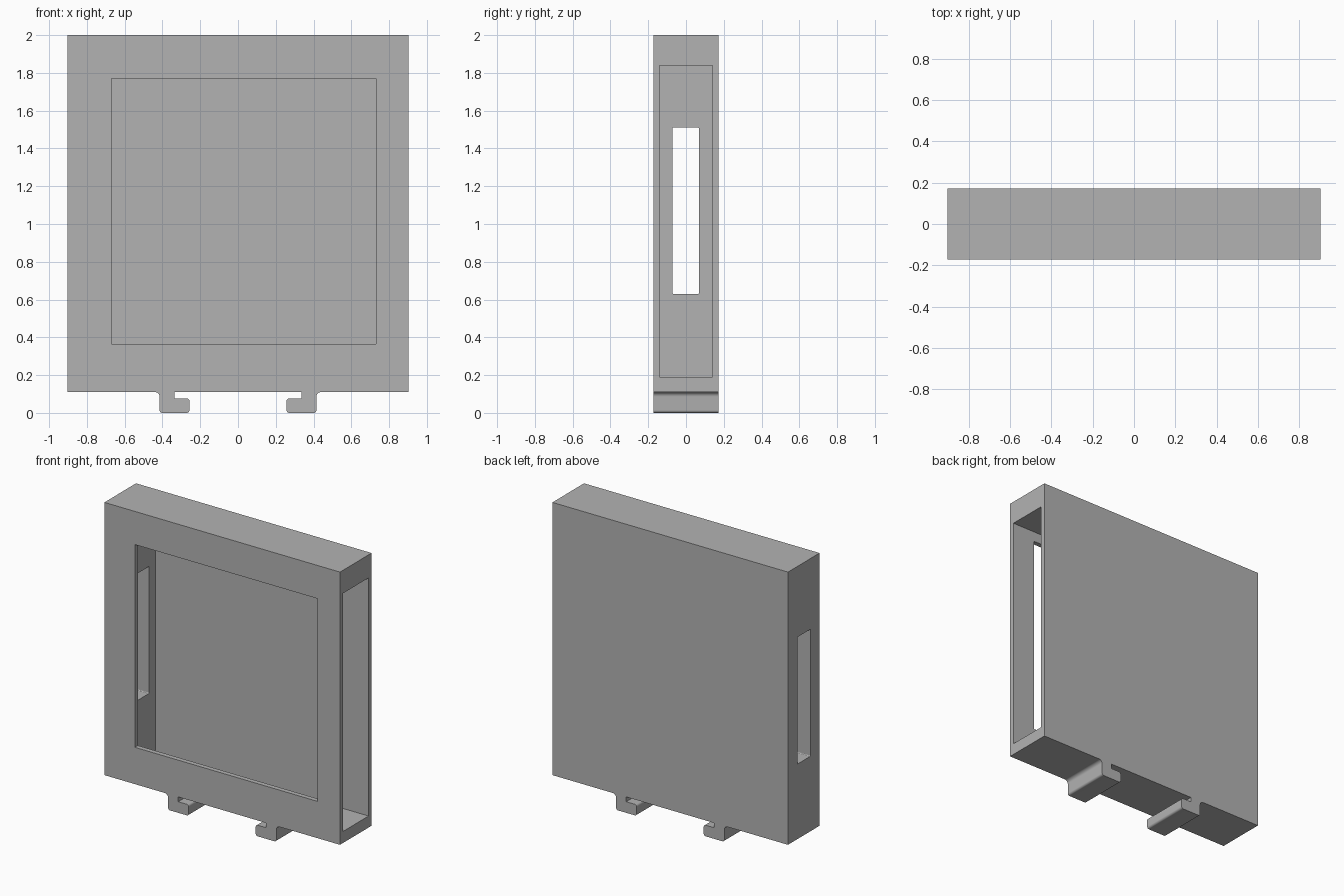
import bpy, bmesh, math
from mathutils import Vector

cube = bpy.data.objects.get("Cube")
if cube:
    bpy.data.objects.remove(cube, do_unlink=True)

grey = bpy.data.materials.new("plain grey")
grey.use_nodes = True
colour = (0.45, 0.45, 0.45, 1)
grey.diffuse_color = colour
grey.node_tree.nodes["Principled BSDF"].inputs["Base Color"].default_value = colour

DEPTH = 0.173   # half depth of the body
WALL = 0.14     # half depth of the cavity


def rounded(corners, steps=6):
    """Turn (u, v, radius) right-angle corners into an outline with arcs."""
    outline = []
    for i, (u, v, r) in enumerate(corners):
        p = Vector((u, v))
        if not r:
            outline.append(p)
            continue
        to_prev = (Vector(corners[i - 1][:2]) - p).normalized()
        to_next = (Vector(corners[(i + 1) % len(corners)][:2]) - p).normalized()
        centre = p + r * (to_prev + to_next)
        for k in range(steps + 1):
            t = math.pi / 2 * k / steps
            outline.append(centre - r * (to_next * math.cos(t) + to_prev * math.sin(t)))
    return outline


def rectangle(u0, u1, v0, v1, r=0):
    return rounded([(u0, v0, r), (u1, v0, r), (u1, v1, r), (u0, v1, r)])


def prism(name, outline, axis, start, end):
    """Extrude an outline along x (outline is y, z) or along y (outline is x, z)."""
    def place(p, d):
        return (d, p.x, p.y) if axis == "x" else (p.x, d, p.y)
    bm = bmesh.new()
    rings = [[bm.verts.new(place(p, d)) for p in outline] for d in (start, end)]
    bm.faces.new(rings[0])
    bm.faces.new(rings[1])
    for i in range(len(outline)):
        j = (i + 1) % len(outline)
        bm.faces.new((rings[0][i], rings[0][j], rings[1][j], rings[1][i]))
    bmesh.ops.recalc_face_normals(bm, faces=bm.faces[:])
    mesh = bpy.data.meshes.new(name)
    bm.to_mesh(mesh)
    bm.free()
    mesh.materials.append(grey)
    obj = bpy.data.objects.new(name, mesh)
    bpy.context.collection.objects.link(obj)
    return obj


def activate(obj):
    bpy.ops.object.select_all(action="DESELECT")
    obj.select_set(True)
    bpy.context.view_layer.objects.active = obj


def cut(target, cutter):
    mod = target.modifiers.new("cut", "BOOLEAN")
    mod.operation = "DIFFERENCE"
    mod.solver = "EXACT"
    mod.object = cutter
    activate(target)
    bpy.ops.object.modifier_apply(modifier=mod.name)
    bpy.data.objects.remove(cutter, do_unlink=True)


# Case: open on its left side, windowed in front, slotted on its right side
case = prism("case", rectangle(-0.903, 0.903, 0.11, 2), "y", -DEPTH, DEPTH)
cut(case, prism("cavity_cutter", rectangle(-WALL, WALL, 0.19, 1.84), "x", -0.73, 1))
cut(case, prism("window_cutter", rectangle(-0.67, 0.73, 0.365, 1.77), "y", -0.3, 0))
cut(case, prism("slot_cutter", rectangle(-0.072, 0.07, 0.63, 1.51, 0.006), "x", -1, -0.5))

# Mounting hooks: mirrored rounded profiles running the full depth
for side, name in ((1, "left_hook"), (-1, "right_hook")):
    profile = [(0.257, 0, 0.015), (0.415, 0, 0.015), (0.415, 0.11, 0.025),
               (0.441, 0.11, 0), (0.441, 0.13, 0), (0.337, 0.13, 0),
               (0.337, 0.077, 0), (0.257, 0.077, 0.015)]
    hook = prism(name, rounded([(side * x, z, r) for x, z, r in profile]),
                 "y", -DEPTH, DEPTH)
    activate(hook)
    bpy.ops.object.shade_smooth_by_angle(angle=math.radians(30))
